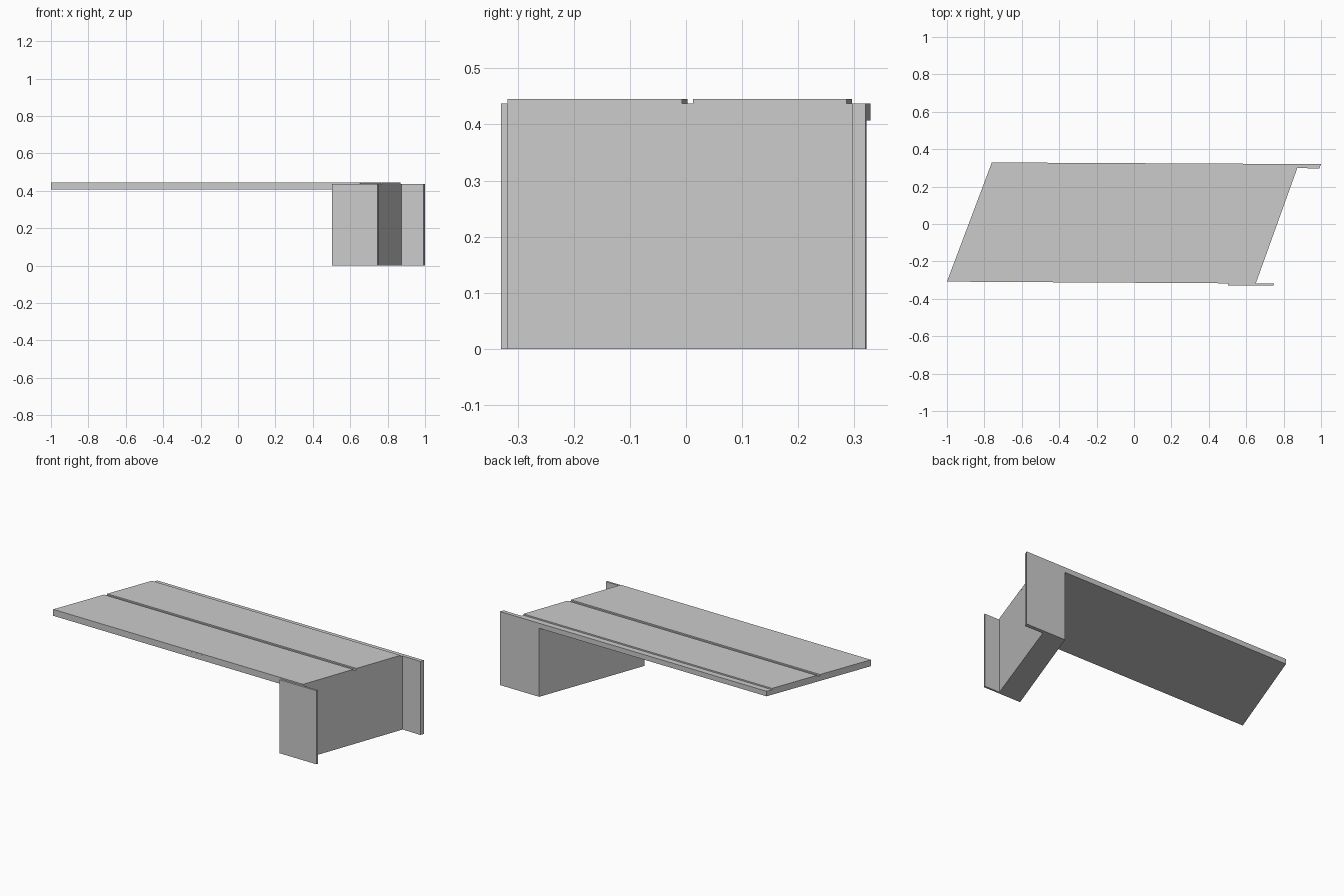
import bpy, bmesh

if "Cube" in bpy.data.objects:
    bpy.data.objects.remove(bpy.data.objects["Cube"])

# Main levels and the slight drift of the long edges
DECK_BOTTOM, DECK_TOP, ROAD_TOP = 0.407, 0.437, 0.445
SLOPE = -0.006


def along(y_left, x, x_left):
    """y of a long edge that starts at (x_left, y_left)."""
    return y_left + SLOPE * (x - x_left)


def left_x(y):
    """x of the skewed free end of the deck."""
    return -1 + (y + 0.308) * 0.24 / 0.637


def right_x(y):
    """x of the skewed abutment end of the deck."""
    return 0.651 + (y + 0.318) * 0.36


def prism(name, outline, z0, z1):
    """Extrude a flat outline upwards from z0 to z1."""
    bm = bmesh.new()
    base = bm.faces.new([bm.verts.new((x, y, z0)) for x, y in outline])
    top = bmesh.ops.extrude_face_region(bm, geom=[base])
    verts = [v for v in top["geom"] if isinstance(v, bmesh.types.BMVert)]
    bmesh.ops.translate(bm, verts=verts, vec=(0, 0, z1 - z0))
    bmesh.ops.recalc_face_normals(bm, faces=bm.faces[:])
    mesh = bpy.data.meshes.new(name)
    bm.to_mesh(mesh)
    bm.free()
    obj = bpy.data.objects.new(name, mesh)
    bpy.context.collection.objects.link(obj)
    return obj


def strip(y_front, y_back):
    """Skewed strip of the deck; the y values apply at its left end."""
    fl, bl = left_x(y_front), left_x(y_back)
    yfr, ybr = along(y_front, 0.65, fl), along(y_back, 0.85, bl)
    return [(fl, y_front), (right_x(yfr), yfr), (right_x(ybr), ybr), (bl, y_back)]


# Deck slab, with its back edge running on over the back wing wall
back_corner = (right_x(0.299), 0.299)
prism("deck_slab",
      [(-1, -0.308), (0.651, -0.318), back_corner, (0.991, 0.297),
       (1.0, 0.32), (-0.76, 0.329)],
      DECK_BOTTOM, DECK_TOP)

# Two raised lane surfaces with a narrow joint between them
prism("front_lane", strip(-0.308, 0.003), DECK_TOP, ROAD_TOP)
prism("back_lane", strip(0.022, 0.296), DECK_TOP, ROAD_TOP)

# Abutment block and back wing wall under the deck
prism("abutment_and_back_wing",
      [(0.505, -0.317), (0.651, -0.318), back_corner, (0.991, 0.297),
       (1.0, 0.32), (0.74, 0.3215)],
      0, DECK_BOTTOM)

# Front wing wall beside the deck
prism("front_wing_wall",
      [(0.502, -0.3285), (0.746, -0.330), (0.75, -0.3185), (0.505, -0.317)],
      0, DECK_TOP)
